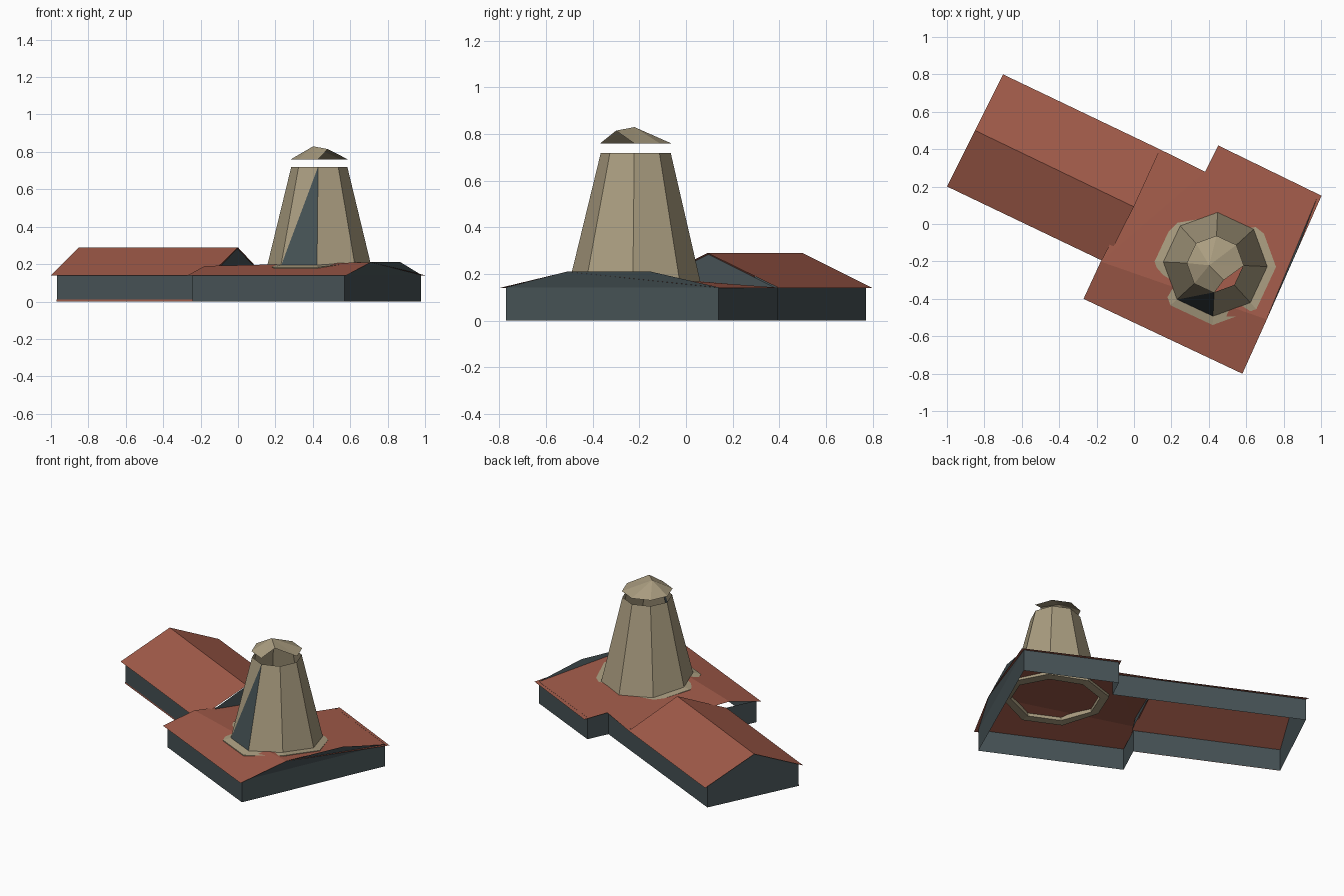
import bpy, math

if "Cube" in bpy.data.objects:
    bpy.data.objects.remove(bpy.data.objects["Cube"])

ROT = math.radians(-25.3)   # whole building is turned in plan; parts use the building's own axes


def mat(name, col):
    m = bpy.data.materials.new(name)
    m.diffuse_color = (*col, 1)
    m.use_nodes = True
    m.node_tree.nodes["Principled BSDF"].inputs["Base Color"].default_value = m.diffuse_color
    return m


RED = mat("roof_red", (0.36, 0.105, 0.068))
SLATE = mat("wall_slate", (0.062, 0.085, 0.092))
STONE = mat("tower_stone", (0.40, 0.335, 0.215))


def build(name, verts, faces, mats, slots=None):
    me = bpy.data.meshes.new(name)
    me.from_pydata(verts, [], faces)
    for m in mats:
        me.materials.append(m)
    for i in slots or []:
        me.polygons[i].material_index = 1
    me.update()
    ob = bpy.data.objects.new(name, me)
    ob.rotation_euler[2] = ROT
    bpy.context.collection.objects.link(ob)
    return ob


# outer walls: one footprint loop with straight tops, open below
H = 0.143
plan = [(-.055, -.455), (.845, -.455), (.825, .545), (.237, .545), (.237, .40),
        (-.96, .40), (-.965, -.225), (-.055, -.225)]
n = len(plan)
build("walls", [(u, v, 0) for u, v in plan] + [(u, v, H) for u, v in plan],
      [(i, (i + 1) % n, n + (i + 1) % n, n + i) for i in range(n)], [SLATE])

# gables
build("east_gable", [(.845, -.455, H), (.825, .545, H), (.85, .236, .21), (.858, -.158, .21)],
      [(0, 1, 2, 3)], [SLATE])
build("west_gable", [(-.96, .40, H), (-.965, -.225, H), (-.963, .087, .285)], [(0, 1, 2)], [SLATE])
build("inner_gable", [(-.045, -.225, H), (-.045, .40, H), (-.045, .085, .285)], [(0, 1, 2)], [SLATE])

# thin red base strip on the long wing's front
build("base_strip", [(-.965, -.228, 0), (-.058, -.228, 0), (-.058, -.228, .01), (-.965, -.228, .01)],
      [(0, 1, 2, 3)], [RED])

# long wing roof
build("wing_roof",
      [(-.989, -.246, .14), (-.05, -.25, .14), (-.04, .083, .29), (-.982, .089, .29),
       (-.975, .424, .14), (-.044, .42, .14)],
      [(0, 1, 2, 3), (3, 2, 5, 4)], [RED])

# broad low roof under the tower, with a corner notch
build("main_roof",
      [(-.073, -.477, .14), (.866, -.476, .14), (.86, -.158, .21), (-.075, -.258, .19),
       (.842, .565, .14), (.228, .572, .14), (.224, .415, .15), (-.044, .42, .14)],
      [(0, 1, 2, 3), (3, 2, 6), (3, 6, 7), (2, 4, 5), (2, 5, 6)], [RED])

# tower
CU, CV = .485, -.009


def roof_z(u, v):
    back = .19 + .031 * (u + .075) - .094 * (v + .258)
    front = .14 + .22 * (v + .476)
    return min(back, front)


def octagon(r, zf):
    pts = []
    for k in range(8):
        a = math.radians(112.8 + 45 * k)
        u, v = CU + r * math.cos(a), CV + r * math.sin(a)
        pts.append((u, v, zf(u, v)))
    return pts


def bridge(a, b):
    return [(a + k, a + (k + 1) % 8, b + (k + 1) % 8, b + k) for k in range(8)]


# flat collar lying on the roof
build("tower_collar",
      octagon(.325, lambda u, v: roof_z(u, v) - .012) + octagon(.325, lambda u, v: roof_z(u, v) + .006)
      + octagon(.27, lambda u, v: roof_z(u, v) + .009) + octagon(.27, lambda u, v: roof_z(u, v) - .02),
      bridge(0, 8) + bridge(8, 16) + bridge(16, 24) + bridge(24, 0), [STONE])

# tapering body, open at the top; one front face is split with a slate half
faces = bridge(0, 8)
faces[3:4] = [(3, 12, 11), (3, 4, 12)]
build("tower_body", octagon(.28, roof_z) + octagon(.15, lambda u, v: .72),
      faces, [STONE, SLATE], [4])

# floating cap with one raised corner
cap = octagon(.153, lambda u, v: .76)
cap[5] = (.562, -.066, .815)
cap.append((.458, -.028, .83))
build("tower_cap", cap, [(k, (k + 1) % 8, 8) for k in range(8)], [STONE])
